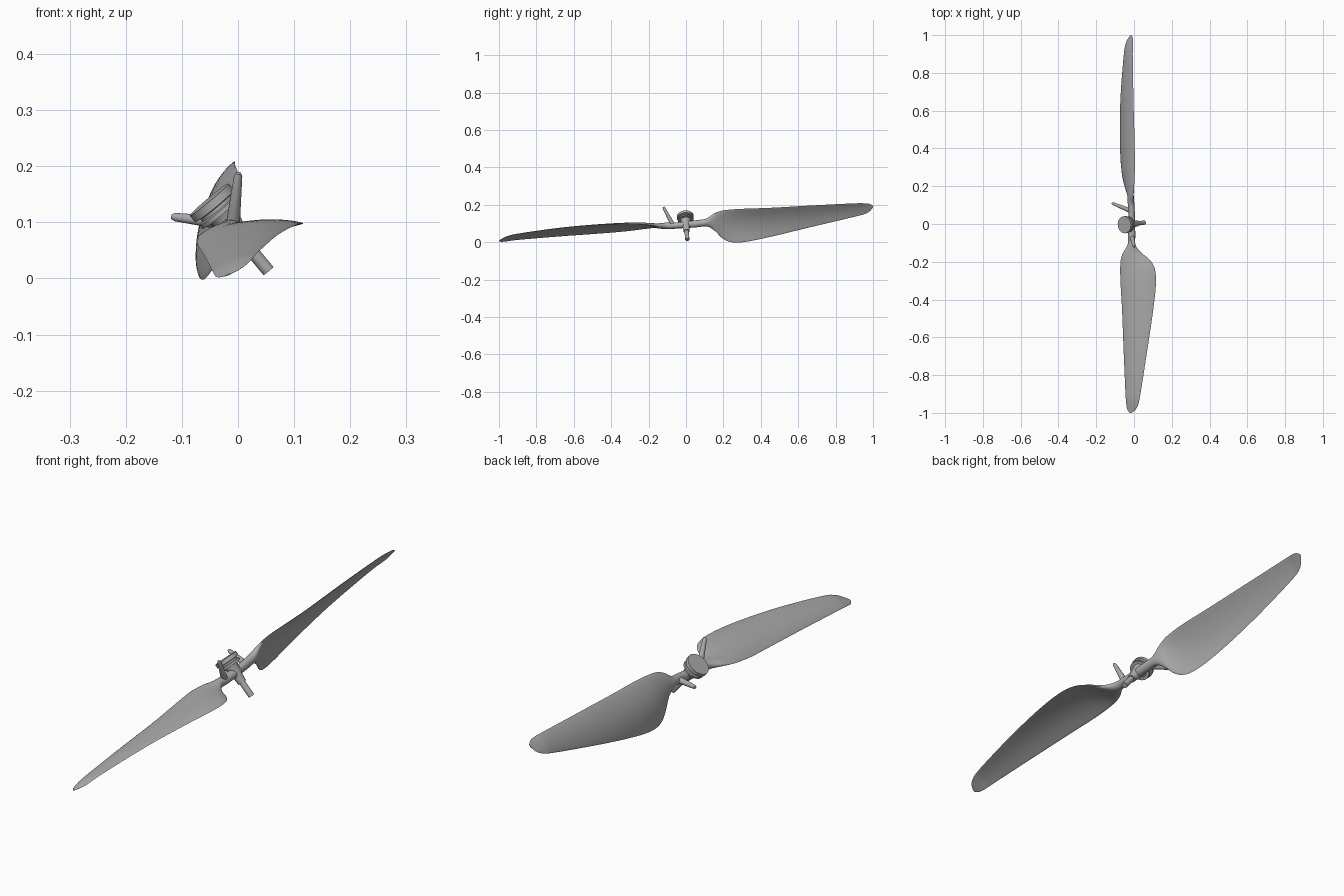
import bpy, bmesh, math
from mathutils import Vector, Matrix

cube = bpy.data.objects.get("Cube")
if cube:
    bpy.data.objects.remove(cube)

grey = bpy.data.materials.new("plain grey")
grey.use_nodes = True
grey.diffuse_color = (0.42, 0.42, 0.42, 1)
grey.node_tree.nodes["Principled BSDF"].inputs["Base Color"].default_value = (0.42, 0.42, 0.42, 1)

CENTRE = Vector((-0.012, 0, 0.093))
AXIS = Vector((-0.64, -0.07, 0.77)).normalized()
HALF_TURN = (Matrix.Translation(CENTRE) @ Matrix.Rotation(math.pi, 4, AXIS)
             @ Matrix.Translation(-CENTRE))


def loft(name, rings, turn=None):
    """Skin a row of rings, cap both ends, optionally turn to the opposite side."""
    bm = bmesh.new()
    rows = [[bm.verts.new(p) for p in ring] for ring in rings]
    n = len(rows[0])
    for a, b in zip(rows, rows[1:]):
        for i in range(n):
            j = (i + 1) % n
            bm.faces.new((a[i], a[j], b[j], b[i]))
    bm.faces.new(rows[0])
    bm.faces.new(rows[-1])
    if turn:
        bm.transform(turn)
    bmesh.ops.recalc_face_normals(bm, faces=bm.faces)
    mesh = bpy.data.meshes.new(name)
    bm.to_mesh(mesh)
    bm.free()
    mesh.materials.append(grey)
    obj = bpy.data.objects.new(name, mesh)
    bpy.context.collection.objects.link(obj)
    bpy.ops.object.select_all(action="DESELECT")
    obj.select_set(True)
    bpy.context.view_layer.objects.active = obj
    bpy.ops.object.shade_smooth_by_angle(angle=math.radians(35))


def turned(origin, direction, profile, sides=32):
    """Rings of (radius, distance) around a straight axis."""
    rot = direction.to_track_quat("Z", "Y")
    return [[origin + rot @ Vector((r * math.cos(k * math.tau / sides),
                                    r * math.sin(k * math.tau / sides), t))
             for k in range(sides)] for r, t in profile]


def smooth_rows(rows, steps=4):
    """Catmull-Rom interpolation between stations."""
    out = []
    for i in range(len(rows) - 1):
        p = [rows[max(i - 1, 0)], rows[i], rows[i + 1], rows[min(i + 2, len(rows) - 1)]]
        for s in range(steps):
            t = s / steps
            out.append([b + 0.5 * t * (c - a + t * (2*a - 5*b + 4*c - d + t * (3*(b - c) + d - a)))
                        for a, b, c, d in zip(*p)])
    return out + [list(rows[-1])]


def blade_ring(row, sides=28):
    y, lx, lz, tx, tz, thick, camber = row
    lead, trail = Vector((lx, y, lz)), Vector((tx, y, tz))
    chord = lead - trail
    up = Vector((-chord.z, 0, chord.x)).normalized()
    ring = []
    for k in range(sides):
        a = k * math.tau / sides
        s = (1 - math.cos(a)) / 2
        ring.append(trail + chord * s + up * (thick / 2 * math.sin(a) + camber * 4 * s * (1 - s)))
    return ring


# Blades: y, leading edge x z, trailing edge x z, thickness, camber
stations = [
    (0.0, 0.006, 0.095, -0.030, 0.091, 0.034, 0),
    (-0.06, 0.007, 0.091, -0.031, 0.086, 0.034, 0),
    (-0.11, 0.008, 0.090, -0.034, 0.084, 0.034, 0),
    (-0.15, 0.036, 0.086, -0.057, 0.081, 0.026, 0.004),
    (-0.19, 0.084, 0.091, -0.070, 0.075, 0.016, 0.010),
    (-0.24, 0.111, 0.096, -0.073, 0.068, 0.011, 0.015),
    (-0.32, 0.116, 0.098, -0.071, 0.058, 0.009, 0.017),
    (-0.46, 0.101, 0.094, -0.063, 0.046, 0.008, 0.014),
    (-0.67, 0.070, 0.077, -0.055, 0.031, 0.007, 0.009),
    (-0.90, 0.034, 0.045, -0.045, 0.012, 0.005, 0.005),
    (-0.96, 0.021, 0.030, -0.040, 0.004, 0.004, 0.003),
    (-0.985, 0.006, 0.018, -0.034, 0.002, 0.003, 0.001),
    (-1.0, -0.013, 0.008, -0.023, 0.004, 0.002, 0),
]
blade = [blade_ring(r) for r in smooth_rows(stations)]

# Tapered lever beside each blade root
base, tip = Vector((-0.010, -0.068, 0.088)), Vector((0.001, -0.121, 0.188))
lever = turned(base, tip - base, [(0.013, 0), (0.011, 0.04), (0.0075, 0.106), (0.005, 0.113)], 16)

for side, turn in (("front", None), ("back", HALF_TURN)):
    loft(side + "_blade", blade, turn)
    loft(side + "_lever", lever, turn)

# Hub sleeve and grooved pulley on the drive shaft
loft("drive_shaft", turned(CENTRE, AXIS, [(0.0115, -0.104), (0.0115, 0)]))
loft("hub_sleeve", turned(CENTRE, AXIS, [(0.016, -0.045), (0.018, -0.02), (0.023, 0),
                                         (0.025, 0.02), (0.03, 0.032)]))
loft("grooved_pulley", turned(CENTRE, AXIS, [(0.042, 0.029), (0.042, 0.037), (0.035, 0.039),
                                             (0.035, 0.045), (0.045, 0.047), (0.045, 0.062)]))
